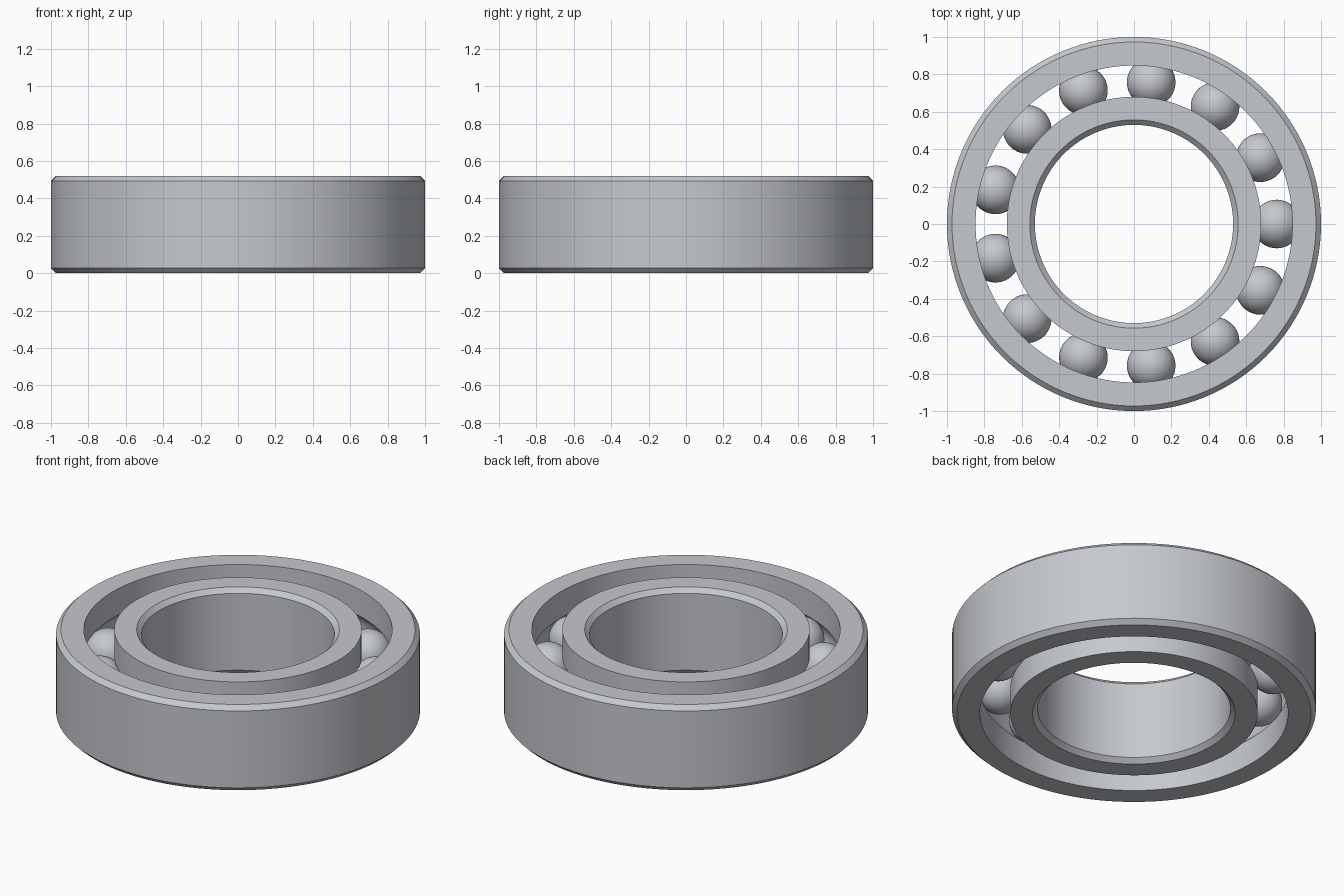
import bpy, bmesh, math
from mathutils import Matrix

cube = bpy.data.objects.get("Cube")
if cube:
    bpy.data.objects.remove(cube, do_unlink=True)

HEIGHT, CHAMFER = 0.52, 0.027
OUTER_R, OUTER_LIP = 1.0, 0.847
INNER_LIP, BORE_R = 0.68, 0.53
PITCH_R, BALL_R, BALLS = 0.763, 0.13, 13
SEGMENTS = 128
MID = HEIGHT / 2

steel = bpy.data.materials.new("steel grey")
steel.use_nodes = True
colour = (0.56, 0.58, 0.62, 1)
steel.diffuse_color = colour
steel.node_tree.nodes["Principled BSDF"].inputs["Base Color"].default_value = colour


def add_object(name, bm):
    mesh = bpy.data.meshes.new(name)
    bm.to_mesh(mesh)
    bm.free()
    mesh.materials.append(steel)
    obj = bpy.data.objects.new(name, mesh)
    bpy.context.collection.objects.link(obj)
    bpy.ops.object.select_all(action='DESELECT')
    obj.select_set(True)
    bpy.context.view_layer.objects.active = obj
    return obj


def ring(name, plain_r, lip_r):
    """Revolve a profile: chamfered plain wall on one side, ball groove on the other."""
    inward = 1 if lip_r > plain_r else -1
    bevel_r = plain_r + inward * CHAMFER
    profile = [(lip_r, 0), (bevel_r, 0), (plain_r, CHAMFER),
               (plain_r, HEIGHT - CHAMFER), (bevel_r, HEIGHT), (lip_r, HEIGHT)]
    # Groove arc follows the ball, from the upper lip down to the lower lip
    reach = math.acos(abs(lip_r - PITCH_R) / BALL_R)
    steps = 16
    for i in range(steps + 1):
        a = reach * (1 - 2 * i / steps)
        profile.append((PITCH_R - inward * BALL_R * math.cos(a), MID + BALL_R * math.sin(a)))

    bm = bmesh.new()
    loops = []
    for s in range(SEGMENTS):
        t = math.tau * s / SEGMENTS
        loops.append([bm.verts.new((r * math.cos(t), r * math.sin(t), z)) for r, z in profile])
    for s in range(SEGMENTS):
        a, b = loops[s], loops[(s + 1) % SEGMENTS]
        for i in range(len(profile)):
            j = (i + 1) % len(profile)
            bm.faces.new((a[i], b[i], b[j], a[j]))
    bmesh.ops.recalc_face_normals(bm, faces=bm.faces)
    add_object(name, bm)
    bpy.ops.object.shade_smooth_by_angle(angle=math.radians(25))


# Races
ring("outer_race", OUTER_R, OUTER_LIP)
ring("inner_race", BORE_R, INNER_LIP)

# Balls, evenly spaced around the pitch circle
for n in range(BALLS):
    bm = bmesh.new()
    spot = Matrix.Rotation(math.tau * n / BALLS, 4, 'Z') @ Matrix.Translation((PITCH_R, 0, MID))
    bmesh.ops.create_uvsphere(bm, u_segments=40, v_segments=24, radius=BALL_R, matrix=spot)
    add_object(f"ball_{n + 1}", bm)
    bpy.ops.object.shade_smooth_by_angle(angle=math.radians(25))
